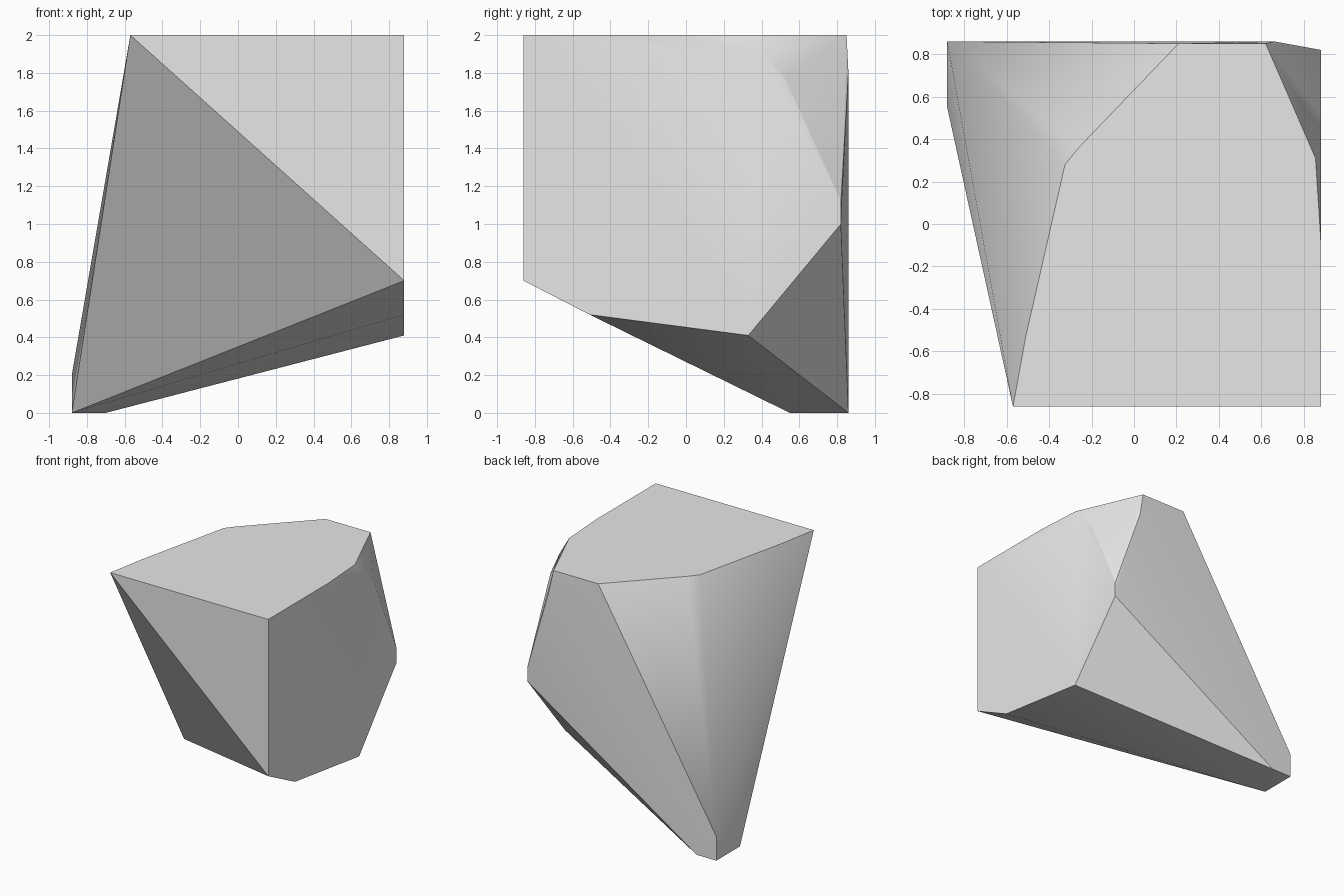
import bpy, bmesh
from math import radians

if "Cube" in bpy.data.objects:
    bpy.data.objects.remove(bpy.data.objects["Cube"])

# Stone colour
stone = bpy.data.materials.new("pale grey stone")
stone.use_nodes = True
grey = (0.8, 0.8, 0.8, 1)
stone.diffuse_color = grey
stone.node_tree.nodes["Principled BSDF"].inputs["Base Color"].default_value = grey

SIDE, FRONT, BACK, TOP = 0.88, -0.86, 0.86, 2.0

# Flat top outline (x, y)
top_rim = [(-0.57, FRONT), (SIDE, FRONT), (SIDE, -0.08), (0.855, 0.31),
           (0.62, 0.85), (0.21, 0.85), (-0.26, 0.36), (-0.325, 0.28), (-0.51, -0.53)]
# Flat side outline (y, z)
side_rim = [(FRONT, 0.7), (-0.51, 0.52), (0.33, 0.41), (0.82, 1.0),
            (0.82, 1.12), (0.52, 1.78), (0.4, 1.9)]
# Narrow foot and the chipped back corner
foot = [(-SIDE, 0.55, 0), (-SIDE, BACK, 0), (-0.7, BACK, 0), (-SIDE, BACK, 0.2)]
chip = [(0.66, BACK, 1.8)]

corners = [(x, y, TOP) for x, y in top_rim] + [(SIDE, y, z) for y, z in side_rim] + foot + chip

# Wrap the corners into one faceted block
bm = bmesh.new()
for corner in corners:
    bm.verts.new(corner)
bmesh.ops.convex_hull(bm, input=bm.verts)
bmesh.ops.dissolve_limit(bm, angle_limit=radians(0.5), verts=bm.verts, edges=bm.edges)
bmesh.ops.recalc_face_normals(bm, faces=bm.faces)
mesh = bpy.data.meshes.new("rock")
bm.to_mesh(mesh)
bm.free()
mesh.materials.append(stone)
rock = bpy.data.objects.new("rock", mesh)
bpy.context.collection.objects.link(rock)

# Soften shallow facets, keep sharp ridges
bpy.ops.object.select_all(action="DESELECT")
rock.select_set(True)
bpy.context.view_layer.objects.active = rock
bpy.ops.object.shade_smooth_by_angle(angle=radians(30))
